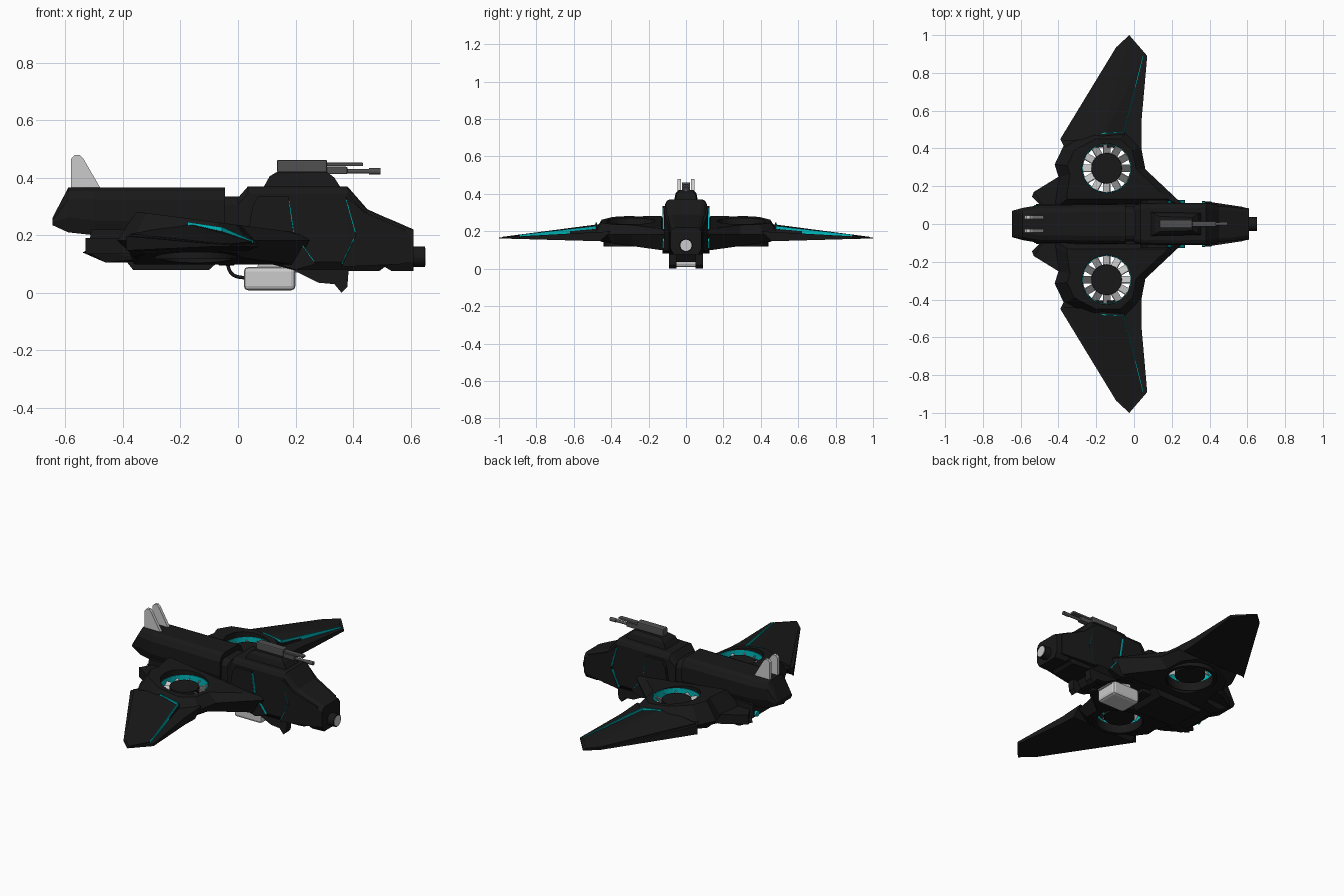
import bpy, bmesh
from math import cos, sin, pi, radians
from mathutils import Matrix, Vector

if "Cube" in bpy.data.objects:
    bpy.data.objects.remove(bpy.data.objects["Cube"])


def material(name, rgb):
    m = bpy.data.materials.new(name)
    m.diffuse_color = (*rgb, 1)
    m.use_nodes = True
    m.node_tree.nodes["Principled BSDF"].inputs["Base Color"].default_value = m.diffuse_color
    return m


BLACK = material("black_hull", (0.0095, 0.0095, 0.0095))
TEAL = material("teal_glow", (0.0, 0.48, 0.5))
STEEL = material("dark_steel", (0.08, 0.08, 0.08))
FAN = (-0.145, 0.295)


def finish(name, bm, mat=BLACK, mirror=False):
    bmesh.ops.recalc_face_normals(bm, faces=bm.faces)
    me = bpy.data.meshes.new(name)
    bm.to_mesh(me)
    bm.free()
    ob = bpy.data.objects.new(name, me)
    bpy.context.collection.objects.link(ob)
    if mat:
        me.materials.append(mat)
    if mirror:
        mirror_y(ob)
    return ob


def mirror_y(ob):
    m = ob.modifiers.new("mirror", 'MIRROR')
    m.use_axis = (False, True, False)
    m.use_mirror_merge = False


def loft(name, loops, mat=BLACK, mirror=False):
    bm = bmesh.new()
    rings = [[bm.verts.new(p) for p in loop] for loop in loops]
    n = len(rings[0])
    for a, b in zip(rings, rings[1:]):
        for i in range(n):
            j = (i + 1) % n
            bm.faces.new((a[i], a[j], b[j], b[i]))
    bm.faces.new(rings[0])
    bm.faces.new(rings[-1])
    return finish(name, bm, mat, mirror)


def side_prism(name, pts, y0, y1, mat=BLACK, mirror=True):
    return loft(name, [[(x, y, z) for x, z in pts] for y in (y0, y1)], mat, mirror)


def hull(name, pts, mat=BLACK, mirror=True):
    bm = bmesh.new()
    for p in pts:
        bm.verts.new(p)
    r = bmesh.ops.convex_hull(bm, input=bm.verts)
    junk = {g for k in ("geom_interior", "geom_unused") for g in r[k]
            if isinstance(g, bmesh.types.BMVert)}
    bmesh.ops.delete(bm, geom=list(junk), context='VERTS')
    return finish(name, bm, mat, mirror)


def fuselage(name, sections, c):
    # chamfered sections: x, bottom z, top z, half width, bottom half width
    loops = []
    for x, zb, zt, w, wb in sections:
        k = min(c, (zt - zb) * 0.3)
        half = [(wb, zb), (w, zb + 1.3 * k), (w, zt - k), (w - k * 0.4, zt - k * 0.3), (w - k, zt)]
        loops.append([(x, y, z) for y, z in half] + [(x, -y, z) for y, z in reversed(half)])
    return loft(name, loops)


def box(name, lo, hi, bevel=0.0, mat=BLACK, mirror=False):
    bm = bmesh.new()
    bmesh.ops.create_cube(bm, size=1)
    for v in bm.verts:
        v.co = Vector([(l + h) / 2 + c * (h - l) for l, h, c in zip(lo, hi, v.co)])
    if bevel:
        bmesh.ops.bevel(bm, geom=bm.edges, offset=bevel, segments=2, profile=0.5, affect='EDGES')
    return finish(name, bm, mat, mirror)


def cylinder(name, loc, r, depth, axis='Z', sides=24, mat=BLACK, mirror=False, r2=None):
    bm = bmesh.new()
    rot = Matrix.Rotation(pi / 2, 4, 'Y') if axis == 'X' else Matrix()
    bmesh.ops.create_cone(bm, cap_ends=True, segments=sides, radius1=r, radius2=r2 or r,
                          depth=depth, matrix=Matrix.Translation(loc) @ rot)
    return finish(name, bm, mat, mirror)


# Fuselage: nose section, neck, rear section, belly
fuselage("front_fuselage", [
    (0.0, .14, .33, .10, .08), (.035, .12, .37, .108, .08), (.21, .075, .37, .112, .085),
    (.38, .075, .37, .11, .085), (.45, .075, .29, .1, .08), (.49, .075, .272, .098, .075),
    (.51, .09, .263, .096, .075), (.535, .075, .253, .094, .07), (.61, .075, .22, .083, .065)], .025)
fuselage("neck", [(-.07, .13, .335, .092, .08), (.02, .13, .335, .092, .08)], .03)
fuselage("rear_fuselage", [
    (-.645, .235, .26, .07, .06), (-.59, .21, .365, .085, .07),
    (-.5, .2, .365, .1, .08), (-.045, .19, .365, .105, .09)], .04)
side_prism("belly", [(-.51, .22), (-.52, .15), (-.46, .105), (-.385, .105), (-.365, .08), (-.1, .08),
                     (-.055, .12), (.1, .11), (.1, .22)], -.105, .105, mirror=False)
box("belly_block", (-.07, -.06, .095), (-.01, .06, .14), .006)

# Nose sensor
cylinder("nose_sensor", (.625, 0, .125), .036, .05, 'X')
cylinder("nose_lens", (.65, 0, .125), .03, .004, 'X', mat=None)

# Cheek plates either side of a recess whose edges glow
side_prism("cheek_plate_rear", [(.03, .17), (.05, .3), (.07, .335), (.175, .335), (.192, .205), (.27, .1),
                                (.2, .08), (.1, .11)], .08, .126)
front = [(.375, .335), (.44, .28), (.58, .22), (.58, .1), (.36, .09), (.41, .2)]
loft("cheek_plate_front", [[(x, .06, z) for x, z in front],
                           [(x, .123 - (x - .36) * .15, z) for x, z in front]], mirror=True)
for tag, a, b, d, y in (("rear_upper", (.175, .325), (.192, .212), .004, .125),
                        ("rear_lower", (.2, .195), (.264, .108), .004, .125),
                        ("front_upper", (.377, .325), (.409, .21), -.004, .118),
                        ("front_lower", (.405, .19), (.363, .1), -.004, .118)):
    side_prism("cheek_glow_" + tag, [a, (a[0] + d, a[1]), (b[0] + d, b[1]), b], .09, y, TEAL)

# Chin
side_prism("chin_skid", [(.19, .15), (.2, .075), (.28, .035), (.335, .03), (.36, .0), (.38, .02),
                         (.39, .15)], .05, .09)
side_prism("chin_core", [(.22, .1), (.28, .04), (.33, .035), (.37, .1)], -.055, .055, mirror=False)

# Turret
hull("turret_base", [(x, s * y, z) for s in (-1, 1) for x, y, z in
                     [(.085, .065, .36), (.36, .06, .36), (.11, .055, .405), (.135, .04, .42),
                      (.31, .035, .42), (.335, .05, .4)]], mirror=False)
box("gun_body", (.135, -.022, .418), (.31, .022, .462), .006, STEEL)
box("gun_shroud", (.3, -.014, .44), (.435, .014, .452), .003, STEEL)
box("gun_sleeve", (.3, -.016, .412), (.38, .016, .438), .004, STEEL)
cylinder("gun_barrel", (.42, 0, .422), .008, .14, 'X', 12, STEEL)
cylinder("gun_muzzle", (.475, 0, .422), .011, .04, 'X', 12, STEEL)

# Tail fins
side_prism("tail_fin", [(-.58, .35), (-.58, .465), (-.568, .479), (-.55, .479), (-.538, .467), (-.47, .35)],
           .027, .045, None)

# Fan nacelles with through holes
outline = [(.28, .08), (.23, .13), (.06, .29), (.035, .42), (-.05, .5), (-.22, .5), (-.37, .42),
           (-.42, .315), (-.40, .25), (-.42, .12), (-.42, .08)]


def inset(s):
    return [(FAN[0] + (x - FAN[0]) * s, FAN[1] + (y - FAN[1]) * s) for x, y in outline]


nacelle = loft("nacelle", [
    [(x, y, .122 + (y - .295) * .14) for x, y in inset(.78)],
    [(x, y, .182) for x, y in outline],
    [(x, y, .28 - (x + .34) * .13) for x, y in inset(.76)]])
cutter = cylinder("fan_cutter", (*FAN, .2), .13, .5, sides=32)
cutter.hide_render = True
cut = nacelle.modifiers.new("hole", 'BOOLEAN')
cut.operation, cut.object, cut.solver = 'DIFFERENCE', cutter, 'EXACT'
bpy.context.view_layer.objects.active = nacelle
bpy.ops.object.modifier_apply(modifier="hole")
bpy.data.objects.remove(cutter)
mirror_y(nacelle)


def tube(name, r0, r1, z0, z1, mat):
    bm = bmesh.new()
    n = 32
    rings = [[bm.verts.new((FAN[0] + r * cos(2 * pi * i / n), FAN[1] + r * sin(2 * pi * i / n), z))
              for i in range(n)] for r, z in ((r0, z0), (r1, z0), (r1, z1), (r0, z1))]
    for k in range(4):
        a, b = rings[k], rings[(k + 1) % 4]
        for i in range(n):
            j = (i + 1) % n
            bm.faces.new((a[i], a[j], b[j], b[i]))
    return finish(name, bm, mat, True)


tube("fan_glow_ring", .127, .132, .165, .236, TEAL)
tube("fan_lower_rim", .125, .145, .118, .17, BLACK)
cylinder("fan_hub", (*FAN, .185), .082, .09, sides=32, mirror=True, r2=.08)
bm = bmesh.new()
for i in range(12):
    rot = (Matrix.Translation((*FAN, .198)) @ Matrix.Rotation(2 * pi * i / 12, 4, 'Z')
           @ Matrix.Translation((.104, 0, 0)) @ Matrix.Rotation(radians(50), 4, 'X')
           @ Matrix.Diagonal((.05, .055, .005, 1)))
    bmesh.ops.create_cube(bm, size=1, matrix=rot)
finish("fan_blades", bm, None, True)

# Outer wings: thin slab, raised ridge panel, upright glowing strips along the panel edge
slab = [(.04, .4), (.04, .55), (.07, .89), (-.025, 1.0), (-.095, .935), (-.39, .45), (-.37, .41)]
slab_root = [(x, y) if y > .42 else (x, .46) for x, y in slab]
loft("wing", [[(x, y, .162 - .028 * (1 - y)) for x, y in slab_root],
              [(x, y, .167 + .055 * (1 - y)) for x, y in slab]], mirror=True)
hull("wing_panel", [(-.055, .46, .214), (-.17, .45, .24), (-.375, .44, .205), (.048, .89, .178),
                    (-.025, .985, .17), (-.09, .925, .174), (-.055, .46, .18), (-.375, .44, .18),
                    (.048, .89, .165), (-.09, .925, .165), (-.025, .985, .165)])
hull("wing_glow", [(x + d, y, z) for d in (-.001, .004) for x, y, z in
                   [(-.055, .485, .228), (.048, .89, .182), (-.055, .485, .19), (.048, .89, .168)]], TEAL)
hull("wing_root_glow", [(x, y + d, z) for d in (-.003, .003) for x, y, z in
                        [(-.175, .48, .246), (-.055, .485, .228), (-.175, .48, .22), (-.055, .485, .2)]], TEAL)

# Rear winglets and small thrusters
rear = [(-.40, .25), (-.53, .17), (-.49, .105), (-.3, .08), (-.3, .27)]
loft("rear_winglet", [[(x, y, z) for x, y in rear] for z in (.135, .19)], mirror=True)
hull("thruster_pod", [(-.54, .145, .14), (-.53, .17, .145), (-.46, .11, .105), (-.46, .16, .105),
                      (-.3, .1, .11), (-.3, .18, .12), (-.5, .105, .15), (-.3, .1, .16), (-.3, .18, .16)])
cylinder("thruster_glow", (-.515, .085, .165), .016, .03, 'X', 12, TEAL, True)

# Underslung equipment and cable
box("equipment_pod", (.02, -.07, .008), (.2, .07, .09), .016, None)
hull("equipment_mount", [(x, s * .055, z) for s in (-1, 1) for x, z in
                         [(.06, .07), (.08, .128), (.21, .113), (.21, .07)]], None, False)
cu = bpy.data.curves.new("cable", 'CURVE')
cu.dimensions, cu.bevel_depth, cu.bevel_resolution = '3D', .006, 2
sp = cu.splines.new('BEZIER')
sp.bezier_points.add(2)
for p, co in zip(sp.bezier_points, [(-.04, 0, .11), (-.02, 0, .065), (.03, 0, .05)]):
    p.co = co
    p.handle_left_type = p.handle_right_type = 'AUTO'
cable = bpy.data.objects.new("cable", cu)
cu.materials.append(BLACK)
bpy.context.collection.objects.link(cable)
